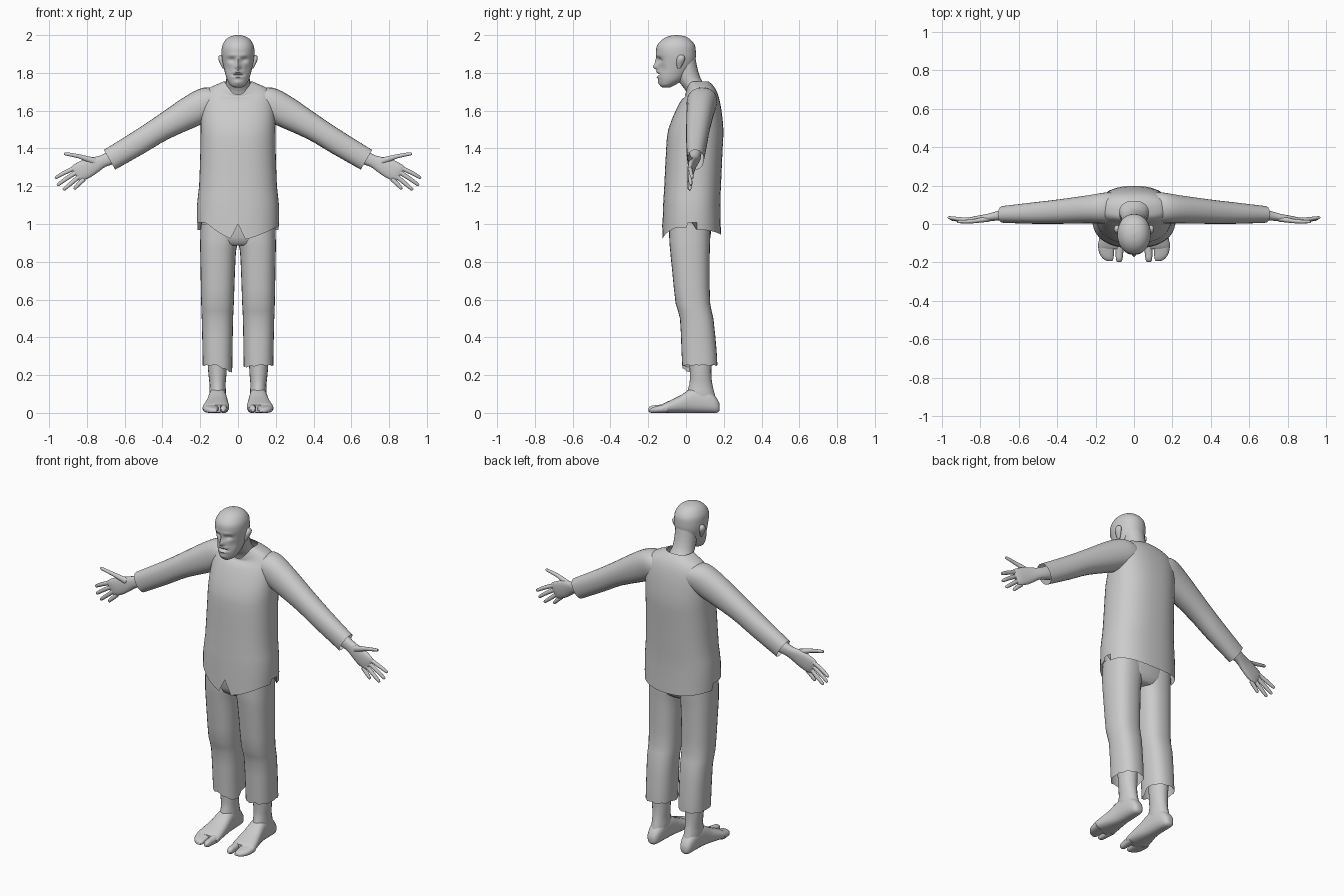
import bpy, math
from mathutils import Vector as V

grey = bpy.data.materials.new("plain grey")
grey.diffuse_color = (0.6, 0.6, 0.6, 1)
X, Y, Z = V((1, 0, 0)), V((0, 1, 0)), V((0, 0, 1))


def spline(rings, steps):
    """Smoothly insert extra rings between the given ones."""
    out = []
    for i in range(len(rings) - 1):
        p0, p1 = rings[max(i - 1, 0)], rings[i]
        p2, p3 = rings[i + 1], rings[min(i + 2, len(rings) - 1)]
        for s in range(steps):
            t = s / steps
            out.append([0.5 * (2 * b + (c - a) * t + (2 * a - 5 * b + 4 * c - d) * t * t
                               + (3 * b - a - 3 * c + d) * t ** 3)
                        for a, b, c, d in zip(p0, p1, p2, p3)])
    return out + [list(rings[-1])]


def loft(name, rings, u, v, n=20, p=2.0, steps=2, side=1, caps=(True, True), shape=None):
    """Skin rings (x, y, z, radius along u, radius along v)."""
    rings = spline(rings, steps)
    verts, faces = [], []
    for k, (x, y, z, ru, rv) in enumerate(rings):
        for i in range(n):
            a = 2 * math.pi * i / n
            c, s = round(math.cos(a), 6), round(math.sin(a), 6)
            co = V((x, y, z)) + u * (ru * math.copysign(abs(c) ** (2 / p), c)) \
                + v * (rv * math.copysign(abs(s) ** (2 / p), s))
            if shape:
                co = shape(co, k, i)
            verts.append((co.x * side, co.y, co.z))
    m = len(rings)
    for k in range(m - 1):
        for i in range(n):
            j = (i + 1) % n
            faces.append((k * n + i, k * n + j, (k + 1) * n + j, (k + 1) * n + i))
    if caps[0]:
        faces.append(tuple(reversed(range(n))))
    if caps[1]:
        faces.append(tuple(range((m - 1) * n, m * n)))
    # keep normals outward whatever the frame and side
    along = V(rings[-1][:3]) - V(rings[0][:3])
    if u.cross(v).dot(along) * side < 0:
        faces = [tuple(reversed(f)) for f in faces]
    me = bpy.data.meshes.new(name)
    me.from_pydata(verts, [], faces)
    me.materials.append(grey)
    me.shade_smooth()
    me.set_sharp_from_angle(angle=math.radians(50))
    ob = bpy.data.objects.new(name, me)
    bpy.context.collection.objects.link(ob)
    return ob


def upright(rows):
    """Rows (z, x0, x1, y0, y1) to vertical rings."""
    return [((a + b) / 2, (c + d) / 2, z, (b - a) / 2, (d - c) / 2) for z, a, b, c, d in rows]


def lengthwise(rows):
    """Rows (y, x0, x1, z0, z1) to rings along y."""
    return [((a + b) / 2, y, (c + d) / 2, (b - a) / 2, (d - c) / 2) for y, a, b, c, d in rows]


# Head, with face relief as soft bumps: x, z, width, height, push along y
relief = [(0, 1.832, .013, .016, -.026), (0, 1.862, .009, .02, -.014),
          (.033, 1.868, .017, .011, .014), (-.033, 1.868, .017, .011, .014),
          (.03, 1.893, .025, .008, -.006), (-.03, 1.893, .025, .008, -.006),
          (0, 1.804, .024, .006, -.008), (0, 1.778, .022, .006, -.008),
          (0, 1.791, .026, .005, .016), (0, 1.75, .02, .012, -.006),
          (.05, 1.82, .014, .025, .006), (-.05, 1.82, .014, .025, .006)]


def face(co, k, i):
    front = min(1, max(0, (-.06 - co.y) / .04))
    push = sum(d * math.exp(-((co.x - x) / w) ** 2 - ((co.z - z) / h) ** 2)
               for x, z, w, h, d in relief)
    return V((co.x, co.y + push * front, co.z))


head = [(1.722, .018, -.125, -.085), (1.735, .04, -.138, -.06), (1.76, .056, -.145, -.02),
        (1.79, .066, -.149, .01), (1.83, .076, -.148, .037), (1.87, .084, -.15, .05),
        (1.91, .087, -.158, .052), (1.945, .083, -.153, .047), (1.975, .066, -.128, .025),
        (1.993, .04, -.095, -.005), (2.0, .008, -.06, -.045)]
loft("head", upright([(z, -w, w, a, b) for z, w, a, b in head]), X, Y, n=56, p=2.1, steps=5, shape=face)

neck = [(1.64, .1, .01, .15), (1.7, .078, .002, .135), (1.75, .063, -.035, .088),
        (1.81, .062, -.058, .064), (1.88, .06, -.05, .05)]
loft("neck", upright([(z, -w, w, a, b) for z, w, a, b in neck]), X, Y, n=24)


# Shirt body: slit hem at the sides and front, neckline dipping at the front
def hem(co, k, i):
    co = co.copy()
    if k == 0:
        ax = min(1, abs(co.x) / .2)
        if co.y < .02:
            co.z = .912 + (.07 if co.x > 0 else .12) * ax ** 1.5
        else:
            co.z = .943 + .025 * ax ** 2
        if i in (0, 24):
            co.z = 1.05
        elif i == 36:
            co.z = 1.0
    elif co.z > 1.66:
        front = max(0, -math.sin(2 * math.pi * i / 48))
        co.z -= .07 * front ** 3 * min(1, (co.z - 1.66) / .095)
    return co


body = [(.93, .216, -.126, .185), (1.1, .217, -.121, .182), (1.2, .206, -.115, .185),
        (1.4, .199, -.105, .194), (1.5, .198, -.094, .198), (1.6, .197, -.055, .188),
        (1.67, .188, -.02, .174), (1.715, .16, -.004, .156), (1.742, .105, -.004, .135),
        (1.755, .075, -.004, .118)]
loft("shirt_body", upright([(z, -w, w, a, b) for z, w, a, b in body]), X, Y,
     n=48, p=2.4, steps=2, caps=(False, False), shape=hem)

# Trouser seat under the shirt
loft("trouser_seat", upright([(.885, -.12, .12, -.06, .1), (.93, -.19, .19, -.09, .13),
                              (1.1, -.195, .195, -.09, .14)]), X, Y, n=32, p=2.4)

ARM = V((.5, 0, .866))
for side, tag in ((1, "left"), (-1, "right")):
    # Sleeve with open cuff
    loft(tag + "_sleeve", [(.08, .088, 1.655, .07, .07), (.14, .085, 1.648, .08, .085),
                           (.23, .077, 1.605, .074, .086), (.4, .064, 1.51, .063, .068),
                           (.52, .057, 1.435, .056, .064), (.68, .05, 1.34, .044, .06)],
         Y, ARM, n=24, p=2.2, steps=3, side=side, caps=(True, False))
    # Forearm, wrist and palm
    loft(tag + "_hand", [(.58, .05, 1.395, .034, .042), (.66, .048, 1.355, .03, .038),
                         (.715, .042, 1.333, .024, .033), (.755, .034, 1.316, .02, .042),
                         (.8, .027, 1.294, .018, .05), (.845, .022, 1.272, .014, .049),
                         (.862, .021, 1.264, .007, .042)],
         Y, ARM, n=20, p=2.3, side=side)
    # Fingers and thumb: base, middle, tip
    digits = {"index_finger": ((.855, .022, 1.3), (.915, .026, 1.273), (.969, .034, 1.243)),
              "middle_finger": ((.85, .02, 1.277), (.905, .022, 1.243), (.957, .026, 1.205)),
              "ring_finger": ((.836, .019, 1.256), (.883, .02, 1.216), (.926, .02, 1.18)),
              "little_finger": ((.815, .018, 1.238), (.843, .016, 1.212), (.868, .014, 1.185)),
              "thumb": ((.755, .028, 1.33), (.84, .014, 1.358), (.92, .012, 1.373))}
    for name, (a, b, c) in digits.items():
        a, b, c = V(a), V(b), V(c)
        across = (c - a).cross(Y).normalized()
        r = .02 if name == "thumb" else .0125
        tip = c + (b - c).normalized() * .008
        loft(f"{tag}_{name}", [(*a, r * .8, r), (*b, .0105, .0115), (*tip, .008, .009),
                               (*c, .003, .004)], Y, across, n=10, side=side)
    # Ear
    loft(tag + "_ear", upright([(1.822, .07, .082, -.045, -.03), (1.84, .072, .09, -.05, -.02),
                                (1.87, .074, .104, -.05, -.006), (1.888, .076, .102, -.042, -.008),
                                (1.896, .08, .092, -.034, -.018)]), X, Y, n=12, side=side)

    # Trouser leg with an uneven open hem
    def cuff(co, k, i, low=(.01 if side > 0 else .04)):
        if k == 0:
            co = V((co.x, co.y, co.z - low * max(0, (.11 - co.x) / .08) * (co.y < .07)
                    + .004 * math.sin(i * 2.1)))
        return co
    loft(tag + "_trouser_leg",
         upright([(.252, .03, .187, -.02, .166), (.33, .029, .188, -.024, .162),
                  (.5, .026, .192, -.032, .145), (.58, .022, .195, -.055, .128),
                  (.75, .016, .198, -.073, .125), (.86, .01, .2, -.084, .126),
                  (.91, .0, .2, -.088, .128), (1.0, .0, .198, -.088, .13)]),
         X, Y, n=28, p=2.4, side=side, caps=(False, True), shape=cuff)

    # Ankle
    loft(tag + "_ankle", upright([(.05, .068, .145, .03, .165), (.1, .063, .152, .005, .152),
                                  (.15, .066, .15, .018, .14), (.22, .06, .158, .02, .134),
                                  (.4, .055, .165, .01, .14)]), X, Y, n=20, side=side)

    # Foot with a parted big toe
    def sole(co, k, i):
        return V((co.x, co.y, max(co.z, 0)))
    loft(tag + "_foot",
         lengthwise([(.178, .095, .122, .015, .045), (.165, .078, .14, .001, .075),
                     (.12, .066, .15, 0, .12), (.04, .06, .155, 0, .135), (-.02, .053, .167, 0, .098),
                     (-.08, .047, .182, 0, .068), (-.115, .047, .188, 0, .052),
                     (-.13, .052, .184, .003, .042)]), X, Z, n=24, p=2.5, side=side, shape=sole)
    loft(tag + "_big_toe", lengthwise([(-.1, .05, .096, 0, .05), (-.15, .056, .096, 0, .042),
                                       (-.185, .06, .094, 0, .038), (-.199, .068, .088, .008, .025)]),
         X, Z, n=14, p=2.4, side=side, shape=sole)
    loft(tag + "_small_toes", lengthwise([(-.1, .1, .188, 0, .05), (-.15, .104, .182, 0, .037),
                                          (-.18, .107, .162, 0, .028), (-.193, .112, .14, .004, .018)]),
         X, Z, n=18, p=2.6, side=side, shape=sole)
